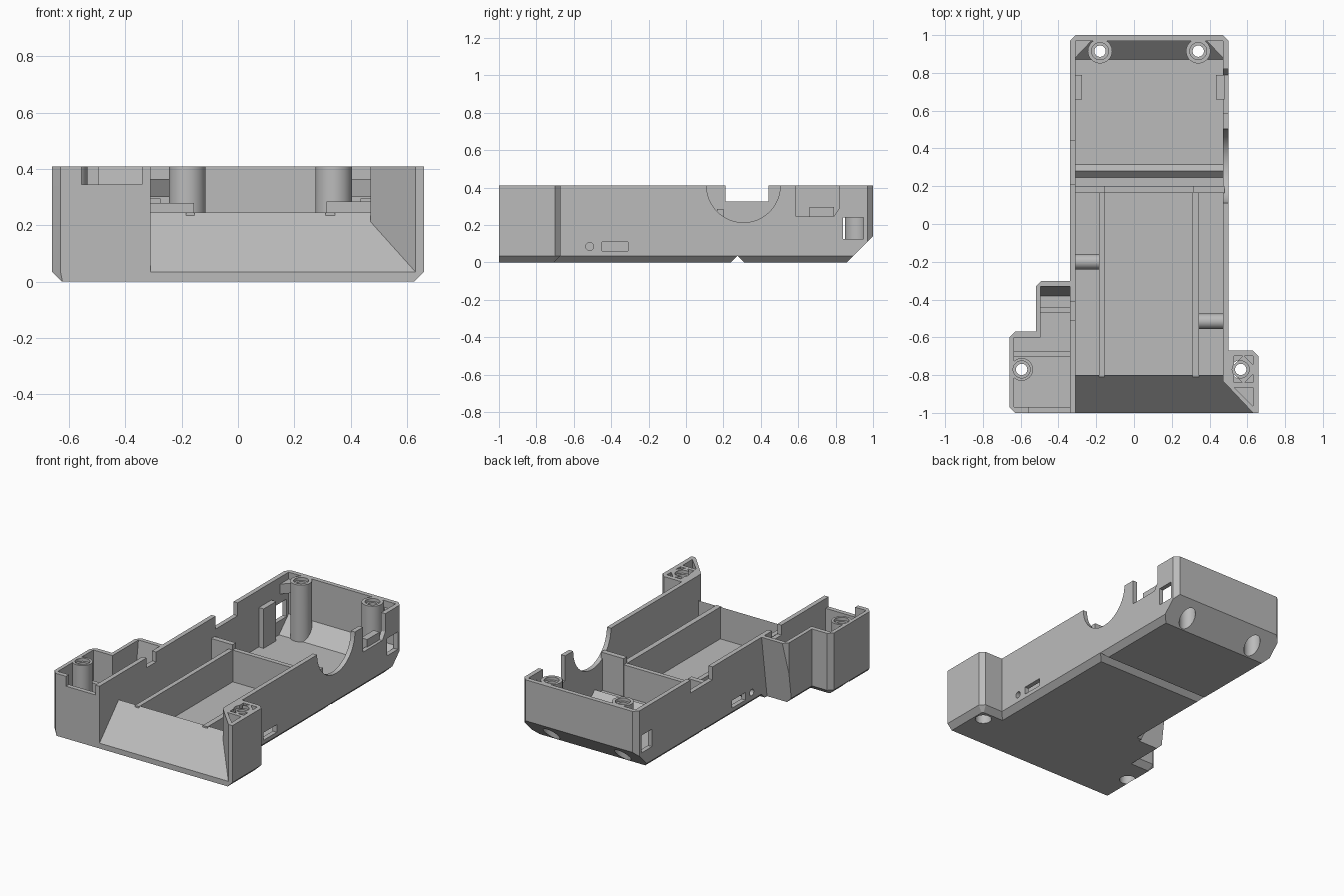
import bpy, bmesh, math
from mathutils import Vector, Matrix

cube = bpy.data.objects.get("Cube")
if cube:
    bpy.data.objects.remove(cube, do_unlink=True)

grey = bpy.data.materials.new("plain grey")
grey.use_nodes = True
COLOUR = (0.5, 0.5, 0.5, 1)
grey.diffuse_color = COLOUR
grey.node_tree.nodes["Principled BSDF"].inputs["Base Color"].default_value = COLOUR

TOP, FLOOR = 0.41, 0.035


def finish(name, bm):
    bmesh.ops.recalc_face_normals(bm, faces=bm.faces[:])
    mesh = bpy.data.meshes.new(name)
    bm.to_mesh(mesh)
    bm.free()
    mesh.materials.append(grey)
    obj = bpy.data.objects.new(name, mesh)
    bpy.context.scene.collection.objects.link(obj)
    return obj


def loft(name, low, high):
    """Solid between two matching loops of 3D points."""
    bm = bmesh.new()
    a = [bm.verts.new(p) for p in low]
    b = [bm.verts.new(p) for p in high]
    n = len(a)
    bm.faces.new(a[::-1])
    bm.faces.new(b)
    for i in range(n):
        j = (i + 1) % n
        bm.faces.new((a[i], a[j], b[j], b[i]))
    return finish(name, bm)


def plan(name, pts, z0, z1):
    return loft(name, [(x, y, z0) for x, y in pts], [(x, y, z1) for x, y in pts])


def side(name, pts, x0, x1):
    return loft(name, [(x0, y, z) for y, z in pts], [(x1, y, z) for y, z in pts])


def box(name, x0, x1, y0, y1, z0, z1):
    return plan(name, [(x0, y0), (x1, y0), (x1, y1), (x0, y1)], z0, z1)


def cyl(name, x, y, r, z0, z1):
    ring = [math.tau * i / 40 for i in range(40)]
    return plan(name, [(x + r * math.cos(t), y + r * math.sin(t)) for t in ring], z0, z1)


def cyl_x(name, y, z, r, x0, x1):
    ring = [math.tau * i / 48 for i in range(48)]
    return side(name, [(y + r * math.cos(t), z + r * math.sin(t)) for t in ring], x0, x1)


def combine(target, tool, how="DIFFERENCE"):
    mod = target.modifiers.new("cut", "BOOLEAN")
    mod.operation, mod.solver, mod.object = how, "EXACT", tool
    bpy.context.view_layer.update()
    graph = bpy.context.evaluated_depsgraph_get()
    mesh = bpy.data.meshes.new_from_object(target.evaluated_get(graph))
    target.modifiers.clear()
    target.data = mesh
    bpy.data.objects.remove(tool, do_unlink=True)


def inset(pts, dist):
    """Move every side of a counter-clockwise outline inwards by its own distance."""
    lines = []
    for i, p in enumerate(pts):
        p, q = Vector(p), Vector(pts[(i + 1) % len(pts)])
        d = (q - p).normalized()
        lines.append((p + Vector((-d.y, d.x)) * dist[i], d))
    out = []
    for i, (p, d) in enumerate(lines):
        q, e = lines[i - 1]
        t = (p - q).cross(d) / e.cross(d)
        out.append(q + e * t)
    return out


# Outer body with chamfered bottom edge
outline = [(-0.63, -1), (0.66, -1), (0.66, -0.70), (0.63, -0.67), (0.5, -0.67),
           (0.5, 0.97), (0.47, 1), (-0.31, 1), (-0.34, 0.97), (-0.34, -0.30),
           (-0.49, -0.30), (-0.52, -0.33), (-0.52, -0.57), (-0.63, -0.57),
           (-0.66, -0.60), (-0.66, -0.97)]
dist = [0] + [FLOOR] * 14 + [0.005]
shell = plan("shell", outline, FLOOR, TOP)
base = inset(outline, dist)
combine(shell, loft("base", [(x, y, 0) for x, y in base],
                    [(x, y, FLOOR) for x, y in outline]), "UNION")

# Main cavity with floor ridge and sloped rear
combine(shell, side("cavity", [
    (-1.1, -0.07), (-0.8, 0.245), (-0.8, FLOOR), (0.245, FLOOR), (0.28, 0.07),
    (0.315, FLOOR), (0.87, FLOOR), (0.97, 0.135), (0.97, 0.5), (-1.1, 0.5)], -0.31, 0.47))

# Front ramp flare, trimmed on the diagonal
flare = side("flare", [(-1.1, -0.07), (-0.8, 0.245), (-0.8, 0.5), (-1.1, 0.5)], -0.31, 0.75)
bm = bmesh.new()
bm.from_mesh(flare.data)
cut = bmesh.ops.bisect_plane(bm, geom=bm.verts[:] + bm.edges[:] + bm.faces[:],
                             plane_co=(0.47, -0.83, 0), plane_no=(0.17, 0.16, 0),
                             clear_outer=True)
bmesh.ops.holes_fill(bm, edges=[e for e in bm.edges if e.is_boundary], sides=0)
bmesh.ops.recalc_face_normals(bm, faces=bm.faces[:])
bm.to_mesh(flare.data)
bm.free()
combine(shell, flare)

# Side wing cavity and its leaning rear wall
combine(shell, side("lean", [(-0.36, -0.01), (-0.2, -0.01), (-0.2, 0.42), (-0.30, 0.42)],
                    -0.6, -0.34))
combine(shell, box("wing_cavity", -0.635, -0.34, -0.97, -0.6, FLOOR, 0.5))
combine(shell, side("wing_rear", [(-0.65, FLOOR), (-0.38, FLOOR), (-0.325, 0.45), (-0.65, 0.45)],
                    -0.495, -0.34))

# Screw posts, then the rear chamfer and floor groove
screws = [(-0.18, 0.915, 0.065), (0.34, 0.915, 0.065), (-0.595, -0.77, 0.06), (0.565, -0.77, 0)]
for x, y, r in screws:
    if r:
        combine(shell, cyl("post", x, y, r, 0.03, TOP), "UNION")
combine(shell, side("rear_chamfer", [(0.85, -0.01), (1.1, -0.01), (1.1, 0.24)], -0.8, 0.8))
combine(shell, side("groove", [(0.235, -0.005), (0.315, -0.005), (0.275, 0.035)], -0.8, 0.8))
for x, y, r in screws:
    combine(shell, cyl("hole", x, y, 0.03, -0.1, 0.5))
    combine(shell, cyl("head", x, y, 0.05, -0.1, 0.2))
    combine(shell, cyl("rim", x, y, 0.045, 0.39, 0.5))

# Pockets in the corner tower
for sx in (-1, 1):
    for sy in (-1, 1):
        cx, cy = 0.58 + sx * 0.05, -0.77 + sy * 0.07
        combine(shell, plan("pocket", [(cx, cy), (cx - sx * 0.045, cy), (cx, cy - sy * 0.045)],
                            0.1, 0.5))
combine(shell, plan("pocket", [(0.53, -0.865), (0.63, -0.965), (0.63, -0.865)], 0.25, 0.5))

# Wall openings: notches, half round, windows
combine(shell, cyl_x("half_round", 0.307, TOP, 0.197, 0.45, 0.55))
combine(shell, side("notch", [(0.587, 0.245), (0.79, 0.245), (0.82, 0.29), (0.82, 0.5),
                              (0.587, 0.5)], 0.45, 0.55))
for args in ((-0.36, -0.3, 0.21, 0.44, 0.325, 0.5), (-0.36, -0.3, -0.51, -0.41, 0.345, 0.5),
             (-0.555, -0.34, -1.1, -0.96, 0.345, 0.5),
             (0.42, 0.55, 0.84, 0.95, 0.125, 0.24), (-0.4, -0.26, 0.84, 0.95, 0.125, 0.24)):
    combine(shell, box("opening", *args))

# Slots and round ports on both sides, each port with a tube inside
for name, y, wall, inner in (("left", -0.515, 0.485, 0.345), ("right", -0.2, -0.325, -0.185)):
    s = 1 if wall > 0 else -1
    combine(shell, box("slot", wall - 0.03, wall + 0.03, y + 0.067, y + 0.205, 0.06, 0.11))
    combine(shell, cyl_x("port", y, 0.085, 0.021, wall - 0.03, wall + 0.03))
    tube = cyl_x(name + "_port_tube", y, 0.085, 0.04, inner, wall - s * 0.01)
    combine(tube, cyl_x("bore", y, 0.085, 0.021, inner + s * 0.03, wall + s * 0.03))

# Inner ribs and dividers
box("right_rib", -0.185, -0.155, -0.81, 0.19, 0.03, 0.245)
box("left_rib", 0.31, 0.345, -0.81, 0.19, 0.03, 0.245)
box("cross_divider", -0.32, 0.48, 0.167, 0.198, 0.03, 0.244)
box("right_divider_step", -0.32, -0.156, 0.165, 0.2, 0.03, 0.28)
box("left_divider_step", 0.315, 0.48, 0.165, 0.2, 0.03, 0.285)
box("wing_front_rib", -0.645, -0.33, -0.705, -0.675, 0.03, 0.25)
box("wing_rear_rib", -0.505, -0.33, -0.47, -0.44, 0.03, 0.25)

# Clip plates and rear corner gussets
for name, x, s in (("right", -0.31, 1), ("left", 0.47, -1)):
    box(name + "_clip_plate", x - s * 0.01, x + s * 0.035, 0.66, 0.79, 0.03, 0.295)
    plan(name + "_corner_gusset", [(x - s * 0.01, 0.87), (x + s * 0.09, 0.975),
                                   (x - s * 0.01, 0.975)], 0.30, 0.365)

# Round parts smooth, corners sharp
for obj in bpy.context.scene.objects:
    if obj.type == "MESH" and obj.data.materials and obj.data.materials[0] == grey:
        bm = bmesh.new()
        bm.from_mesh(obj.data)
        bmesh.ops.recalc_face_normals(bm, faces=bm.faces[:])
        for f in bm.faces:
            f.smooth = True
        for e in bm.edges:
            e.smooth = len(e.link_faces) == 2 and e.calc_face_angle(0) < math.radians(25)
        bm.to_mesh(obj.data)
        bm.free()
